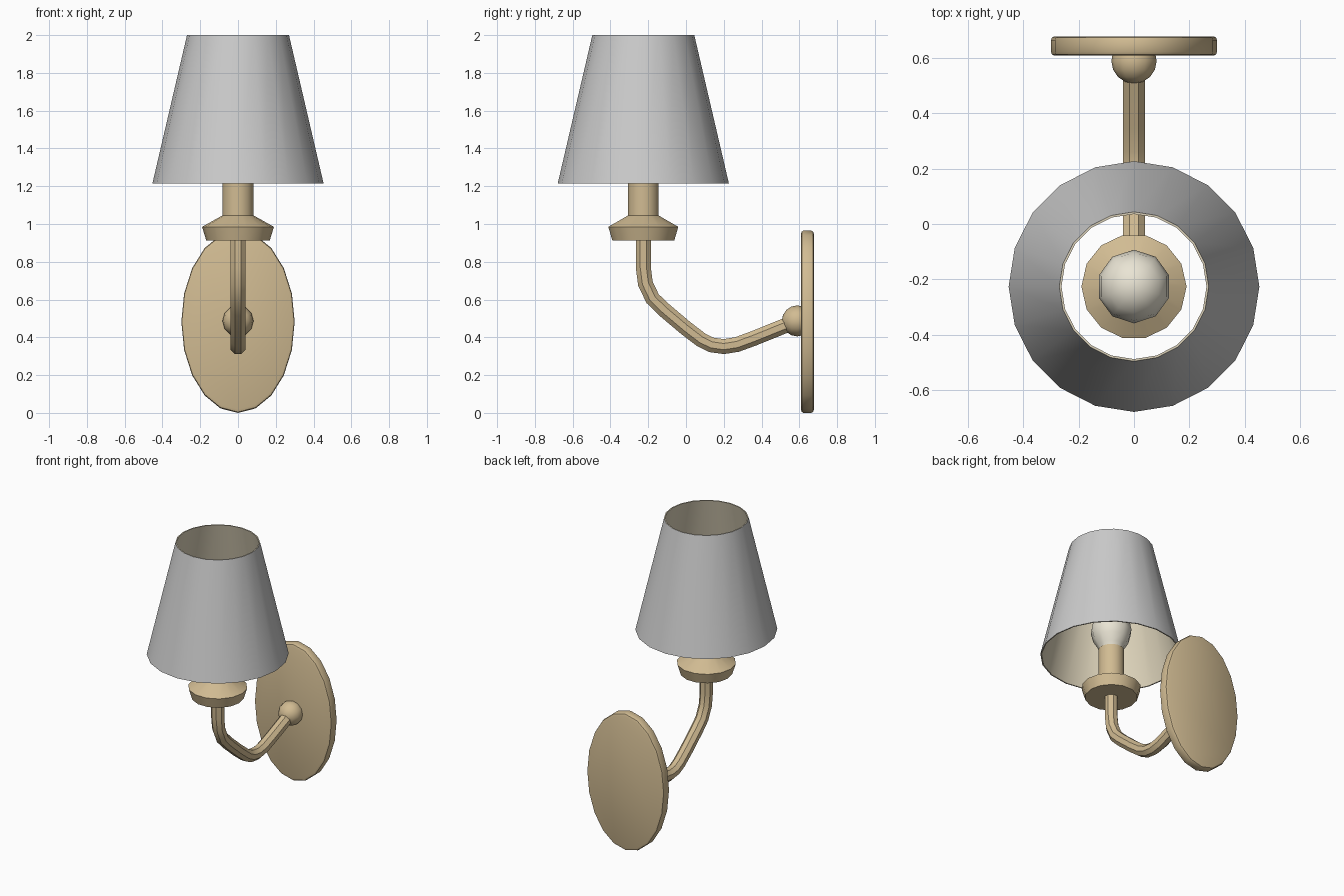
import bpy, bmesh
from math import sin, cos, pi, radians
from mathutils import Matrix, Vector

if "Cube" in bpy.data.objects:
    bpy.data.objects.remove(bpy.data.objects["Cube"])

def material(name, rgb):
    m = bpy.data.materials.new(name)
    m.diffuse_color = (*rgb, 1)
    m.use_nodes = True
    m.node_tree.nodes["Principled BSDF"].inputs["Base Color"].default_value = m.diffuse_color
    return m

brass = material("brass", (0.64, 0.50, 0.29))
cream = material("cream_lining", (0.72, 0.65, 0.49))
glass = material("bulb_glass", (0.82, 0.78, 0.66))

def finish(name, rings, mat=None, smooth=30, cap=False):
    """Skin a list of equal rings of points into one object."""
    bm = bmesh.new()
    vr = [[bm.verts.new(p) for p in r] for r in rings]
    n = len(vr[0])
    for a, b in zip(vr, vr[1:]):
        for i in range(n):
            j = (i + 1) % n
            bm.faces.new((a[i], a[j], b[j], b[i]))
    if cap:
        bm.faces.new(vr[0][::-1])
        bm.faces.new(vr[-1])
    bmesh.ops.remove_doubles(bm, verts=bm.verts, dist=1e-5)
    if cap:
        bmesh.ops.recalc_face_normals(bm, faces=bm.faces)
    me = bpy.data.meshes.new(name)
    bm.to_mesh(me)
    bm.free()
    ob = bpy.data.objects.new(name, me)
    bpy.context.collection.objects.link(ob)
    if mat:
        me.materials.append(mat)
    bpy.ops.object.select_all(action='DESELECT')
    ob.select_set(True)
    bpy.context.view_layer.objects.active = ob
    bpy.ops.object.shade_smooth_by_angle(angle=radians(smooth))
    return ob

def lathe(name, profile, sides, mat=None, matrix=Matrix(), start=0.0, smooth=30, cap=False):
    rings = [[matrix @ Vector((r * cos(start + 2 * pi * i / sides),
                               r * sin(start + 2 * pi * i / sides), z))
              for i in range(sides)] for r, z in profile]
    return finish(name, rings, mat, smooth, cap)

LAMP = Matrix.Translation((0, -0.226, 0))
TO_FRONT = Matrix.Rotation(pi / 2, 4, 'X')   # local z points to -y

# Open conical shade: grey outside, cream lining and rims
lathe("shade", [(0.453, 1.215), (0.27, 2.0)], 20, None, LAMP)
lathe("shade_lining", [(0.27, 2.0), (0.262, 2.0), (0.445, 1.215), (0.453, 1.215)],
      20, cream, LAMP)

# Cup and candle socket
lathe("socket", [(0.168, 0.912), (0.19, 0.985), (0.083, 1.045), (0.083, 1.26)],
      14, brass, LAMP, cap=True)

# Bulb: neck swelling into a round globe
bulb = [(0.075, 1.255), (0.088, 1.285), (0.118, 1.335), (0.133, 1.395)]
bulb += [(0.133 * cos(a), 1.395 + 0.133 * sin(a)) for a in (pi / 8, pi / 4, 3 * pi / 8)]
bulb.append((0, 1.528))
lathe("bulb", bulb, 10, glass, LAMP, start=pi / 2, smooth=60)

# Oval wall plate with eased rim
plate_frame = (Matrix.Translation((0, 0.678, 0.4825)) @ TO_FRONT
               @ Matrix.Diagonal((0.30, 0.4825, 1, 1)))
lathe("wall_plate", [(0.96, 0), (0.99, 0.005), (1, 0.014), (1, 0.056),
                     (0.99, 0.065), (0.96, 0.07)], 20, brass, plate_frame, cap=True)

# Ball joint on the plate
ball = [(0.082 * sin(pi * k / 8), -0.082 * cos(pi * k / 8)) for k in range(9)]
lathe("ball_joint", ball, 12, brass,
      Matrix.Translation((0, 0.589, 0.487)) @ TO_FRONT, smooth=60)

# Curved octagonal arm, swept along a path in the y-z plane
path = [(-0.226, 0.93), (-0.226, 0.77), (-0.215, 0.685), (-0.177, 0.605), (-0.115, 0.545),
        (0.0, 0.448), (0.08, 0.387), (0.135, 0.36), (0.20, 0.351), (0.27, 0.362),
        (0.36, 0.395), (0.58, 0.484)]
rings = []
for k, (y, z) in enumerate(path):
    p, q = path[max(k - 1, 0)], path[min(k + 1, len(path) - 1)]
    t = Vector((0, q[0] - p[0], q[1] - p[1])).normalized()
    side, up = Vector((1, 0, 0)), Vector((0, -t.z, t.y))
    rings.append([Vector((0, y, z)) + 0.043 * (cos(a) * side + sin(a) * up)
                  for a in (pi / 8 + pi / 4 * i for i in range(8))])
finish("arm", rings, brass, cap=True)
